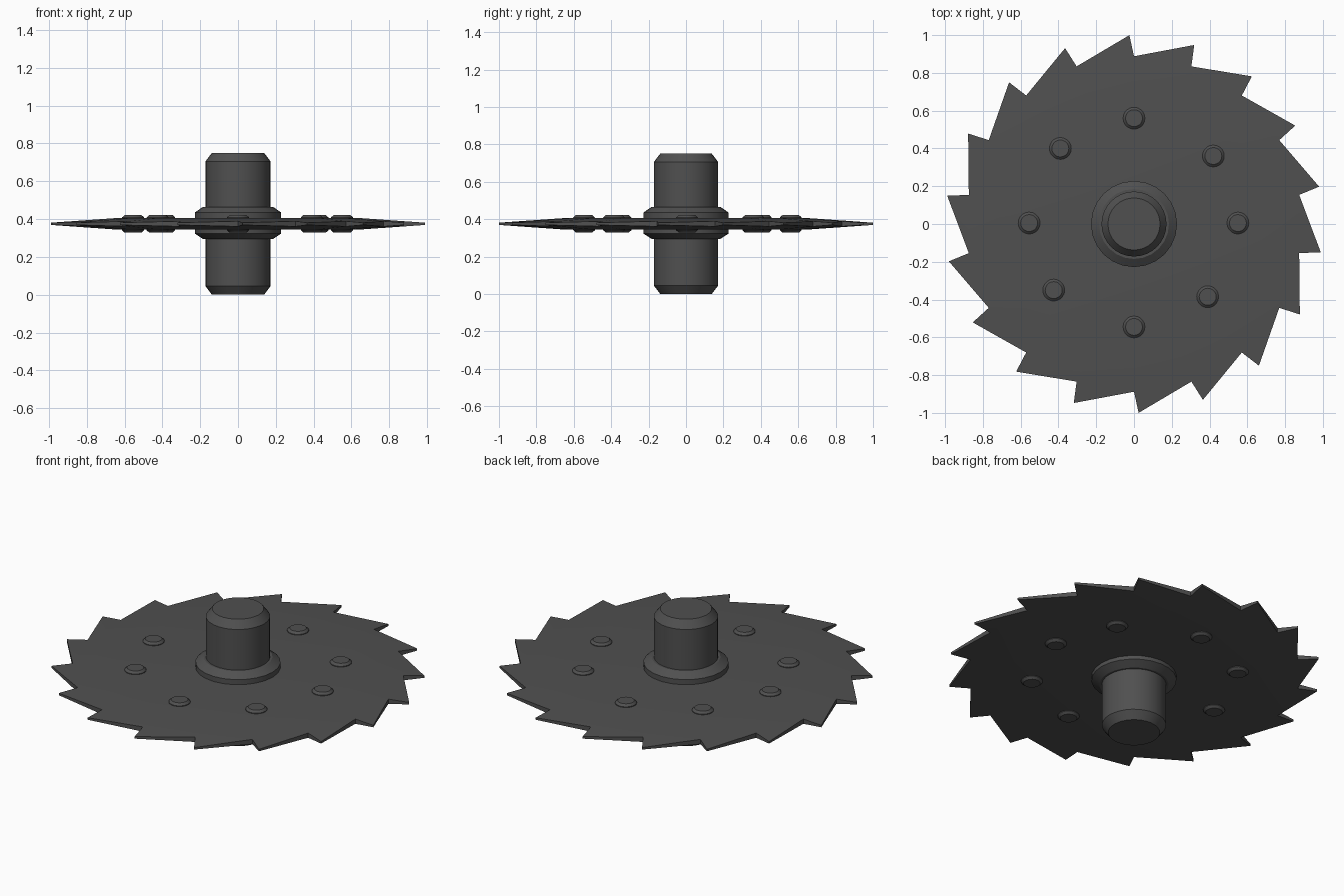
import bpy, bmesh
from math import sin, cos, radians, pi

if "Cube" in bpy.data.objects:
    bpy.data.objects.remove(bpy.data.objects["Cube"])

MID = 0.375          # height of the blade's middle plane
TEETH = 18

steel = bpy.data.materials.new("dark_steel")
steel.diffuse_color = (0.08, 0.08, 0.08, 1)
steel.use_nodes = True
steel.node_tree.nodes["Principled BSDF"].inputs["Base Color"].default_value = steel.diffuse_color


def finish(name, bm, angle):
    bmesh.ops.recalc_face_normals(bm, faces=bm.faces[:])
    me = bpy.data.meshes.new(name)
    bm.to_mesh(me)
    bm.free()
    me.materials.append(steel)
    ob = bpy.data.objects.new(name, me)
    bpy.context.collection.objects.link(ob)
    bpy.ops.object.select_all(action='DESELECT')
    ob.select_set(True)
    bpy.context.view_layer.objects.active = ob
    bpy.ops.object.shade_smooth_by_angle(angle=radians(angle))
    return ob


def lathe(name, profile, sides, x=0, y=0):
    """Closed solid turned from (radius, z) points, bottom to top."""
    bm = bmesh.new()
    rings = [[bm.verts.new((x + r * cos(2 * pi * i / sides), y + r * sin(2 * pi * i / sides), z))
              for i in range(sides)] for r, z in profile]
    for a, b in zip(rings, rings[1:]):
        for i in range(sides):
            j = (i + 1) % sides
            bm.faces.new((a[i], a[j], b[j], b[i]))
    bm.faces.new(rings[0])
    bm.faces.new(rings[-1])
    return finish(name, bm, 30)


def polar(bm, r, deg, z):
    return bm.verts.new((r * cos(radians(deg)), r * sin(radians(deg)), MID + z))


# Saw blade: flat middle, tapered rim, swept teeth
bm = bmesh.new()
step = 360 / TEETH
sheets = []
for s in (1, -1):
    inner = [polar(bm, 0.66, 10 + k * step, s * 0.030) for k in range(TEETH)]
    valley = [polar(bm, 0.888, 10 + k * step, s * 0.014) for k in range(TEETH)]
    tip = [polar(bm, 1.0, 11.4 + k * step, s * 0.006) for k in range(TEETH)]
    bm.faces.new(inner)
    for k in range(TEETH):
        n = (k + 1) % TEETH
        bm.faces.new((inner[k], inner[n], valley[n], valley[k]))
        bm.faces.new((valley[k], valley[n], tip[k]))
    sheets.append((valley, tip))
(v1, t1), (v2, t2) = sheets
for k in range(TEETH):
    n = (k + 1) % TEETH
    bm.faces.new((v1[k], t1[k], t2[k], v2[k]))
    bm.faces.new((t1[k], v1[n], v2[n], t2[k]))
finish("saw_blade", bm, 30)

# Axle with chamfered ends
lathe("axle", [(0.138, 0), (0.172, 0.045), (0.172, 0.705), (0.138, 0.75)], 32)

# Collar clamping the blade
lathe("collar", [(0.185, 0.295), (0.228, 0.323), (0.228, 0.435), (0.185, 0.465)], 24)

# Rivets through the blade, slightly irregular spacing
rivets = [(0, 0.56), (0.42, 0.36), (0.55, 0.005), (0.39, -0.385),
          (0, -0.545), (-0.425, -0.35), (-0.555, 0.005), (-0.39, 0.4)]
for i, (x, y) in enumerate(rivets):
    lathe(f"rivet_{i + 1}", [(0.045, 0.329), (0.058, 0.341), (0.058, 0.409), (0.045, 0.421)], 20, x, y)
